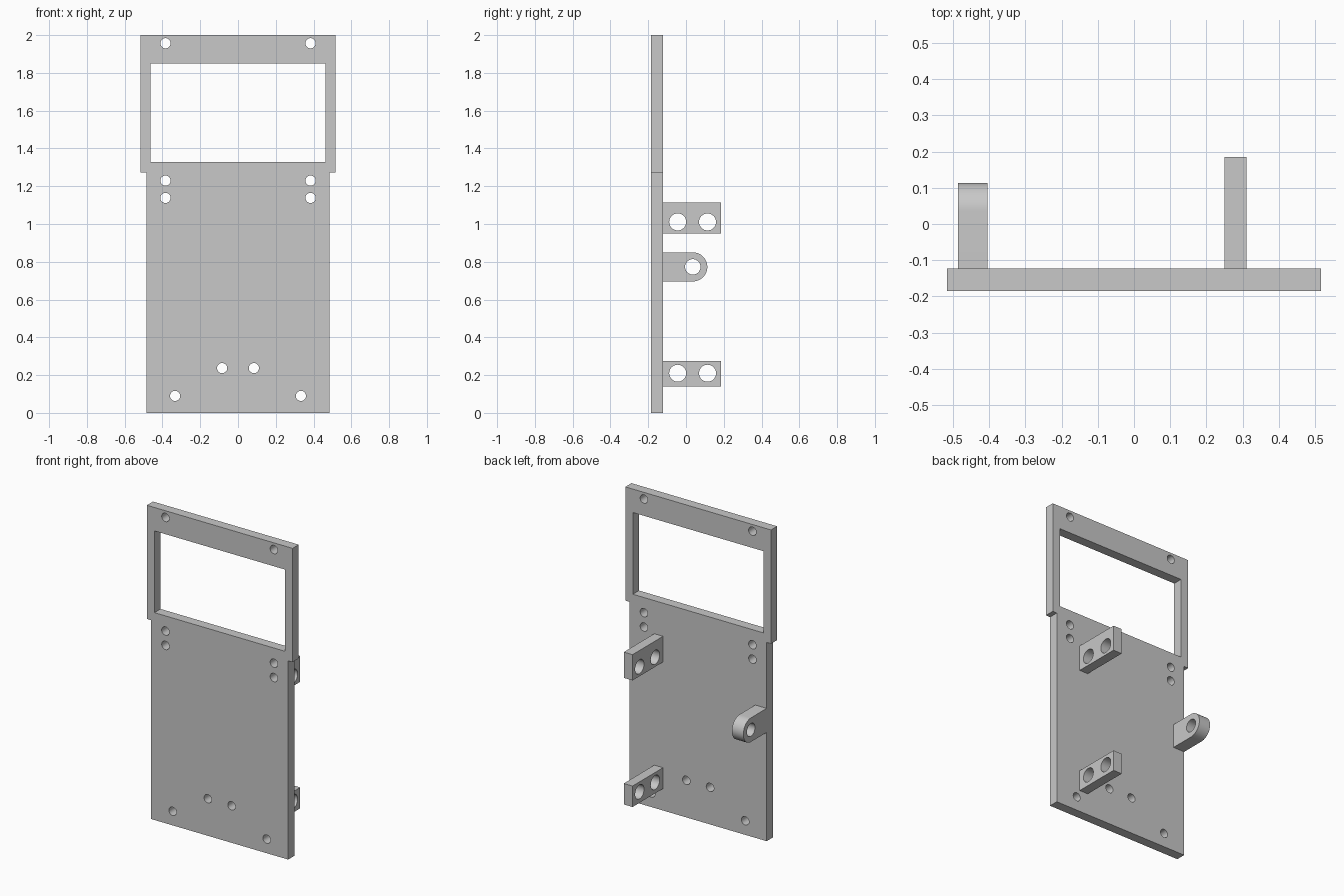
import bpy, bmesh
from math import cos, sin, pi, radians

cube = bpy.data.objects.get("Cube")
if cube:
    bpy.data.objects.remove(cube)

grey = bpy.data.materials.new("light grey")
grey.use_nodes = True
colour = (0.58, 0.58, 0.58, 1)
grey.diffuse_color = colour
grey.node_tree.nodes["Principled BSDF"].inputs["Base Color"].default_value = colour


def arc(cx, cy, r, start=0, end=2 * pi, n=32, closed=True):
    steps = n if closed else n + 1
    return [(cx + r * cos(start + (end - start) * i / n),
             cy + r * sin(start + (end - start) * i / n)) for i in range(steps)]


def rect(x0, x1, y0, y1):
    return [(x0, y0), (x1, y0), (x1, y1), (x0, y1)]


def extruded(name, loops, thickness, location, rotation):
    """Fill the first loop, leave the other loops open as holes, and thicken."""
    curve = bpy.data.curves.new(name + "_profile", "CURVE")
    curve.dimensions = "2D"
    curve.fill_mode = "BOTH"
    curve.extrude = thickness / 2
    for loop in loops:
        spline = curve.splines.new("POLY")
        spline.points.add(len(loop) - 1)
        for point, (x, y) in zip(spline.points, loop):
            point.co = (x, y, 0, 1)
        spline.use_cyclic_u = True
    helper = bpy.data.objects.new(name + "_profile", curve)
    bpy.context.collection.objects.link(helper)
    bpy.context.view_layer.update()
    graph = bpy.context.evaluated_depsgraph_get()
    mesh = bpy.data.meshes.new_from_object(helper.evaluated_get(graph))
    bpy.data.objects.remove(helper)

    # Weld the caps to the walls
    bm = bmesh.new()
    bm.from_mesh(mesh)
    bmesh.ops.remove_doubles(bm, verts=bm.verts, dist=0.0001)
    bmesh.ops.recalc_face_normals(bm, faces=bm.faces)
    bm.to_mesh(mesh)
    bm.free()
    mesh.name = name
    mesh.materials.clear()
    mesh.materials.append(grey)
    obj = bpy.data.objects.new(name, mesh)
    obj.location = location
    obj.rotation_euler = rotation
    bpy.context.collection.objects.link(obj)
    bpy.ops.object.select_all(action="DESELECT")
    obj.select_set(True)
    bpy.context.view_layer.objects.active = obj
    bpy.ops.object.shade_smooth_by_angle(angle=radians(30))


FACING_FRONT = (pi / 2, 0, 0)
FACING_SIDE = (pi / 2, 0, pi / 2)

# Back plate: wider frame on top, window and screw holes
outline = [(-0.485, 0), (0.485, 0), (0.485, 1.272), (0.516, 1.272),
           (0.516, 2), (-0.516, 2), (-0.516, 1.272), (-0.485, 1.272)]
window = rect(-0.462, 0.462, 1.327, 1.85)
screw_spots = [(0.384, 1.957), (0.384, 1.23), (0.384, 1.138), (0.084, 0.237), (0.333, 0.09)]
screws = [arc(side * x, z, 0.027) for x, z in screw_spots for side in (-1, 1)]
extruded("mounting_plate", [outline, window] + screws, 0.062, (0, -0.154, 0), FACING_FRONT)

# Two-hole brackets, one above the other
for name, z0, z1, hole_z in (("upper_bracket", 0.95, 1.115, 1.011),
                             ("lower_bracket", 0.14, 0.274, 0.21)):
    holes = [arc(y, hole_z, 0.045) for y in (-0.044, 0.114)]
    extruded(name, [rect(-0.124, 0.185, z0, z1)] + holes, 0.062, (0.28, 0, 0), FACING_SIDE)

# Round-ended lug on the opposite edge
lug = [(-0.124, 0.696), *arc(0.036, 0.773, 0.077, -pi / 2, pi / 2, 24, False), (-0.124, 0.85)]
extruded("pivot_lug", [lug, arc(0.036, 0.773, 0.041)], 0.081, (-0.4445, 0, 0), FACING_SIDE)
